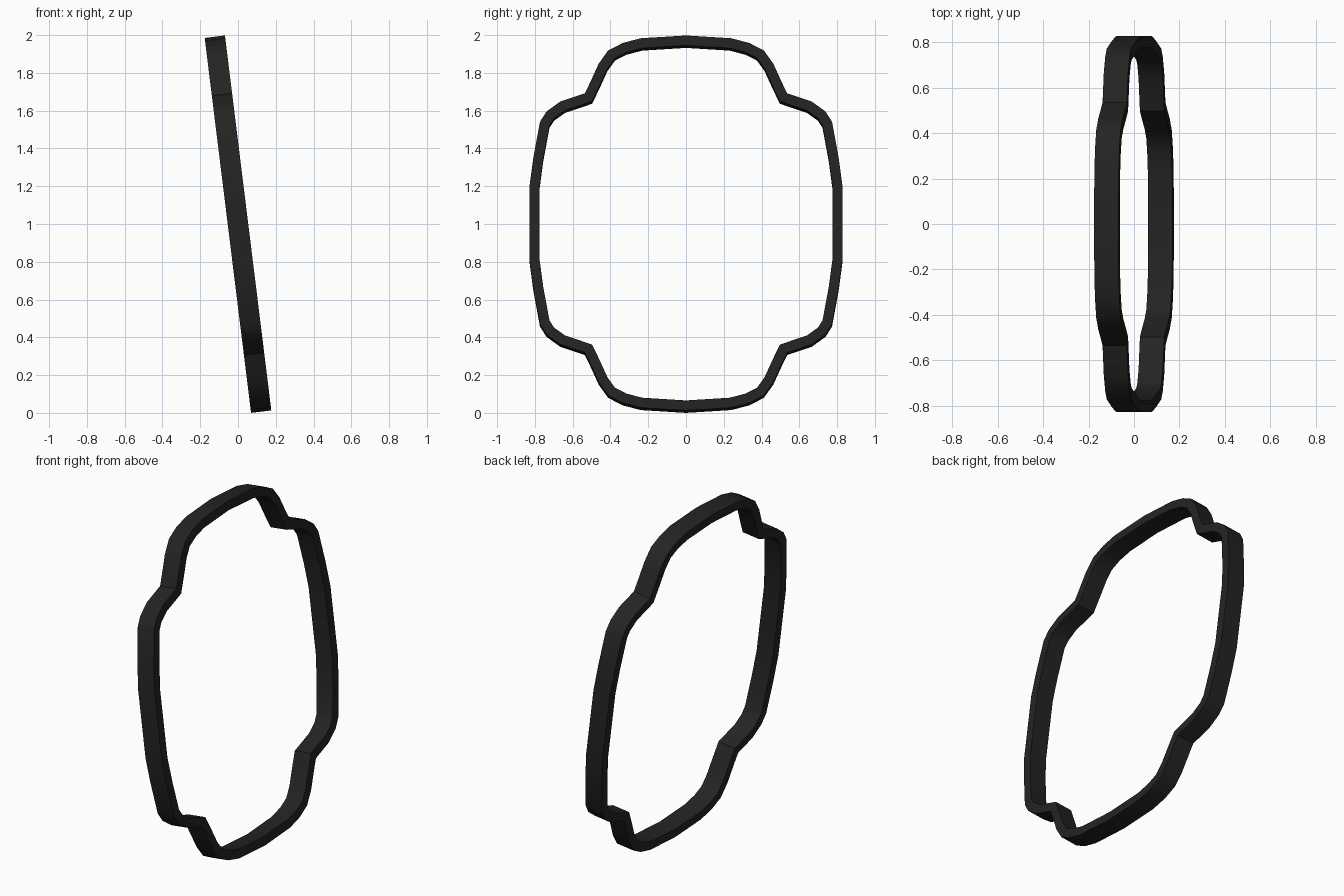
import bpy, bmesh, math
from mathutils import Vector, Matrix

cube = bpy.data.objects.get("Cube")
if cube:
    bpy.data.objects.remove(cube, do_unlink=True)

WIDTH, THICK, TILT = 0.108, 0.053, math.radians(-7.05)

# Quarter of the outer outline, from top centre to the side
quarter = [(0, 1.0), (0.24, 0.985), (0.335, 0.96), (0.412, 0.92), (0.462, 0.85),
           (0.505, 0.755), (0.535, 0.692), (0.665, 0.648), (0.738, 0.595),
           (0.773, 0.54), (0.808, 0.35), (0.828, 0.2)]

# Mirror the quarter into a closed loop
half = quarter + [(y, -z) for y, z in reversed(quarter)]
outer = [Vector(p) for p in half + [(-y, z) for y, z in reversed(half[1:-1])]]


def inset(loop, d):
    """Offset a clockwise loop inward with mitred corners."""
    result = []
    for i, p in enumerate(loop):
        a = (p - loop[i - 1]).normalized()
        b = (loop[(i + 1) % len(loop)] - p).normalized()
        na, nb = Vector((a.y, -a.x)), Vector((b.y, -b.x))
        result.append(p + (na + nb) * d / (1 + na.dot(nb)))
    return result


inner = inset(outer, THICK)

# Rectangular band swept around the outline
bm = bmesh.new()
rings = [[bm.verts.new((x, p.x, p.y)) for p in loop]
         for loop, x in ((outer, -WIDTH / 2), (outer, WIDTH / 2),
                         (inner, WIDTH / 2), (inner, -WIDTH / 2))]
n = len(outer)
for k in range(4):
    r, s = rings[k], rings[(k + 1) % 4]
    for i in range(n):
        j = (i + 1) % n
        bm.faces.new((r[i], r[j], s[j], s[i]))
bmesh.ops.recalc_face_normals(bm, faces=bm.faces)

# Lean the band over sideways and stand it on the ground
bm.transform(Matrix.Translation((0, 0, 1)) @ Matrix.Rotation(TILT, 4, 'Y'))
low = min(v.co.z for v in bm.verts)
bmesh.ops.translate(bm, verts=bm.verts, vec=(0, 0, -low))

mesh = bpy.data.meshes.new("ring_band")
bm.to_mesh(mesh)
bm.free()
band = bpy.data.objects.new("ring_band", mesh)
bpy.context.collection.objects.link(band)

# Black rubber
mat = bpy.data.materials.new("black_rubber")
mat.use_nodes = True
color = (0.017, 0.017, 0.017, 1)
mat.diffuse_color = color
mat.node_tree.nodes["Principled BSDF"].inputs["Base Color"].default_value = color
mesh.materials.append(mat)

bpy.ops.object.select_all(action='DESELECT')
band.select_set(True)
bpy.context.view_layer.objects.active = band
bpy.ops.object.shade_smooth_by_angle(angle=math.radians(40))
